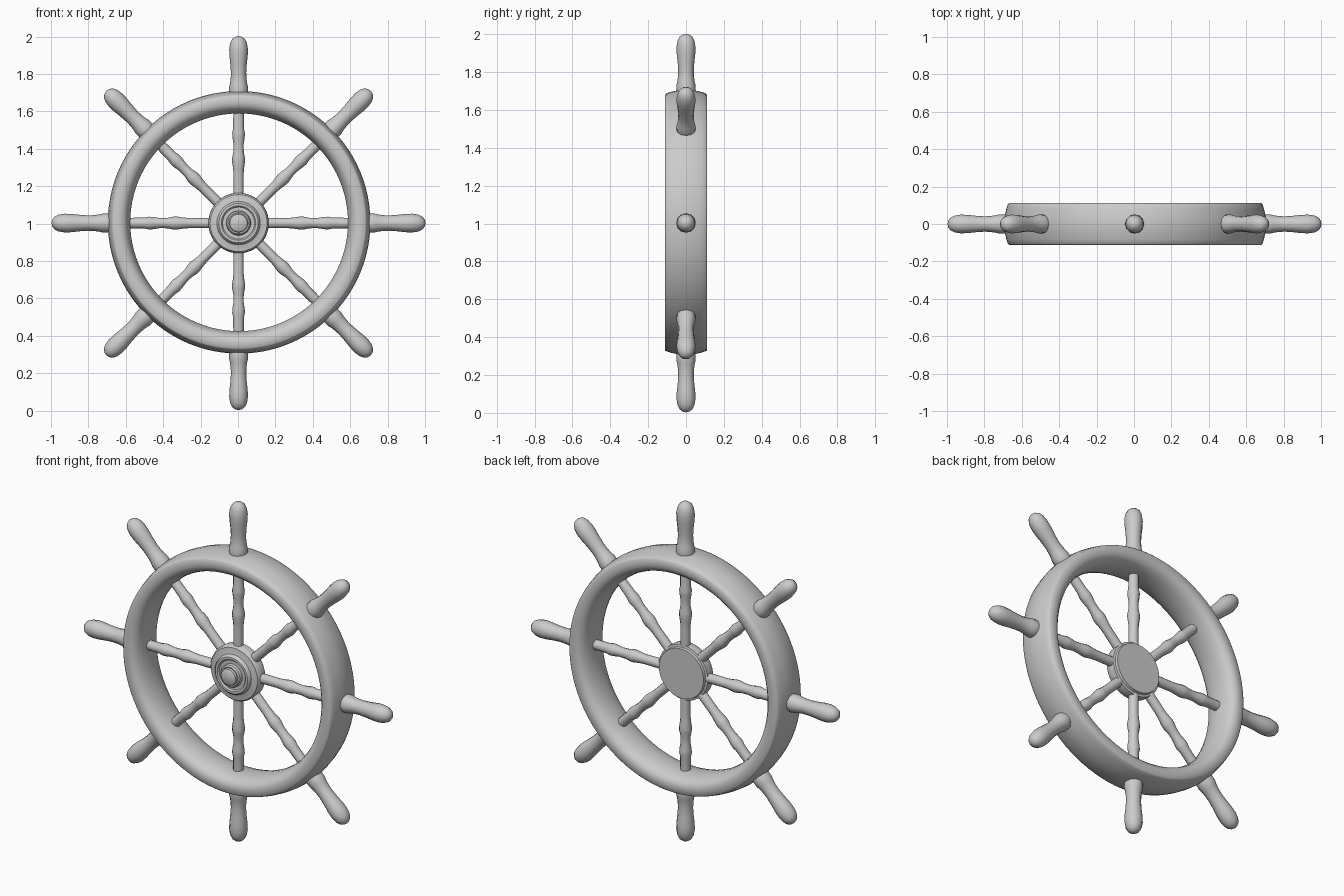
import bpy, math
from mathutils import Matrix, Vector

if "Cube" in bpy.data.objects:
    bpy.data.objects.remove(bpy.data.objects["Cube"])

CENTRE = Vector((0.003, 0, 1.003))

grey = bpy.data.materials.new("plain grey")
grey.diffuse_color = (0.6, 0.6, 0.6, 1)
grey.use_nodes = True
grey.node_tree.nodes["Principled BSDF"].inputs["Base Color"].default_value = grey.diffuse_color


def lathe(name, profile, sides, turn, closed=False, angle=40):
    """Spin (radius, height) points round local z, then place with a rotation."""
    verts, rings = [], []
    for r, h in profile:
        if r == 0:
            rings.append([len(verts)] * sides)
            verts.append((0, 0, h))
        else:
            rings.append(list(range(len(verts), len(verts) + sides)))
            for i in range(sides):
                a = 2 * math.pi * i / sides
                verts.append((r * math.cos(a), r * math.sin(a), h))
    faces = []
    n = len(rings)
    for k in range(n if closed else n - 1):
        low, high = rings[k], rings[(k + 1) % n]
        for i in range(sides):
            j = (i + 1) % sides
            quad = [low[i], low[j], high[j], high[i]]
            faces.append(list(dict.fromkeys(quad)))
    mesh = bpy.data.meshes.new(name)
    mesh.from_pydata(verts, [], faces)
    mesh.materials.append(grey)
    obj = bpy.data.objects.new(name, mesh)
    bpy.context.collection.objects.link(obj)
    obj.matrix_world = Matrix.Translation(CENTRE) @ turn
    bpy.ops.object.select_all(action='DESELECT')
    obj.select_set(True)
    bpy.context.view_layer.objects.active = obj
    bpy.ops.object.shade_smooth_by_angle(angle=math.radians(angle))
    return obj


# local +z becomes -y, so positive heights face the front
to_front = Matrix.Rotation(math.pi / 2, 4, 'X')

# Rim: crowned outside, rounded inside
half = [(0.702, 0.0), (0.698, 0.04), (0.689, 0.08), (0.681, 0.105), (0.674, 0.112),
        (0.635, 0.112), (0.615, 0.104), (0.599, 0.086), (0.588, 0.055), (0.582, 0.02)]
rim = half + [(r, -h) for r, h in reversed(half[1:])]
lathe("rim", rim, 96, Matrix.Translation((0.003, 0, 0.004)) @ to_front, closed=True, angle=50)

# Hub: flat back, stepped front and centre knob
hub = [(0, -0.04), (0.145, -0.04), (0.148, -0.025), (0.16, -0.022), (0.162, 0.0),
       (0.16, 0.03), (0.152, 0.04), (0.13, 0.042), (0.116, 0.046), (0.113, 0.058),
       (0.105, 0.066), (0.092, 0.066), (0.085, 0.058), (0.066, 0.058), (0.064, 0.078),
       (0.057, 0.085), (0.05, 0.083), (0.047, 0.095), (0.03, 0.103), (0, 0.106)]
lathe("hub", hub, 48, to_front, angle=35)

# Turned spokes and handles
spoke = [(0, 0.1), (0.028, 0.1), (0.027, 0.26), (0.029, 0.29), (0.035, 0.33), (0.034, 0.35),
         (0.028, 0.38), (0.027, 0.42), (0.033, 0.46), (0.034, 0.48), (0.029, 0.505),
         (0.028, 0.6), (0, 0.6)]
handle = [(0, 0.67), (0.047, 0.67), (0.051, 0.70), (0.051, 0.725), (0.046, 0.745),
          (0.042, 0.775), (0.041, 0.805), (0.044, 0.85), (0.049, 0.895), (0.05, 0.93),
          (0.045, 0.962), (0.034, 0.984), (0.018, 0.996), (0, 1.0)]
for k in range(8):
    turn = Matrix.Rotation(k * math.pi / 4, 4, 'Y')
    lathe(f"spoke_{k + 1}", spoke, 12, turn)
    lathe(f"handle_{k + 1}", handle, 12, turn, angle=50)
